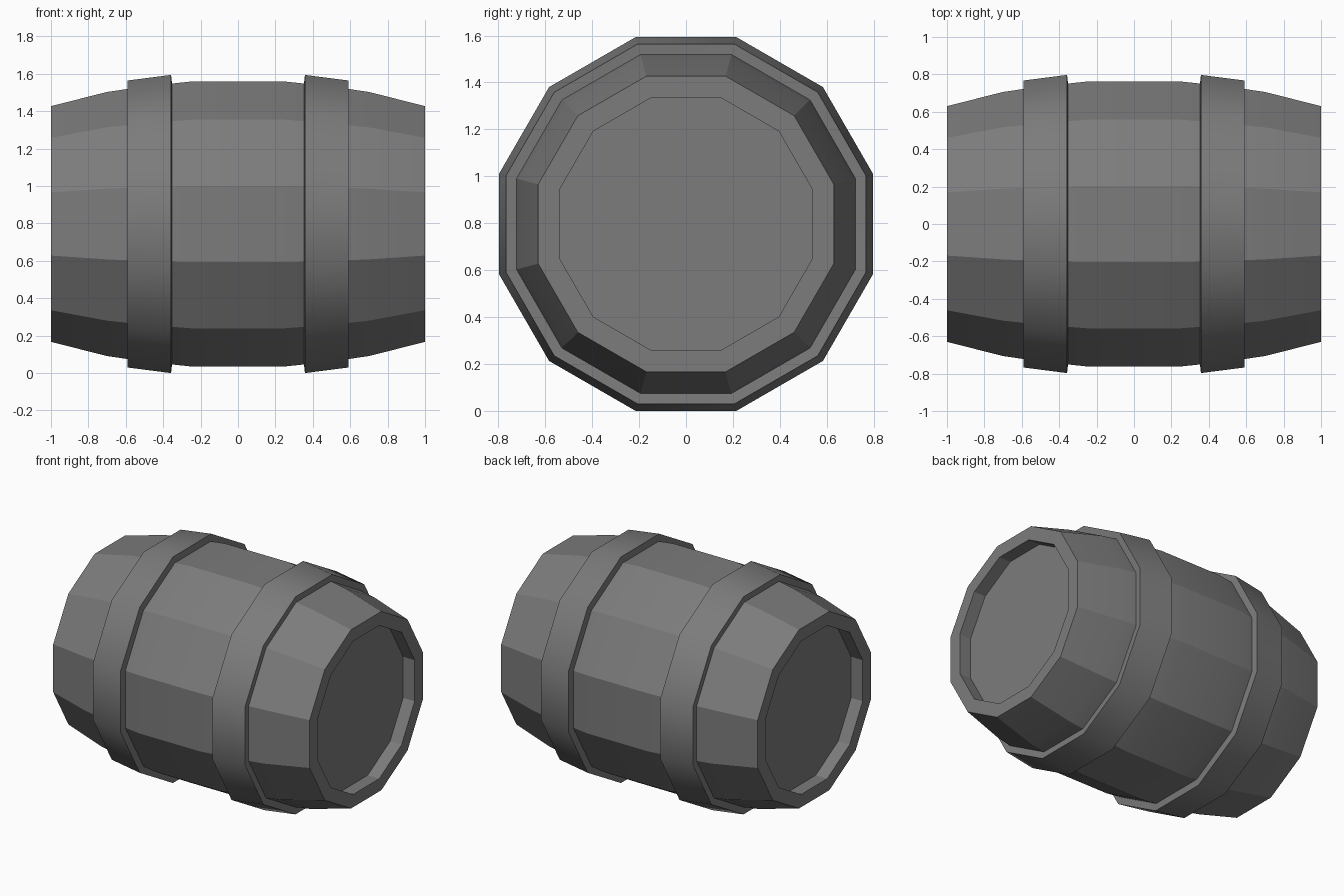
import bpy, bmesh, math

if "Cube" in bpy.data.objects:
    bpy.data.objects.remove(bpy.data.objects["Cube"])

SIDES = 12
CENTRE_Z = 0.797
FLAT = math.cos(math.pi / SIDES)  # converts flat-to-centre distance to corner radius

dark = bpy.data.materials.new("dark_grey")
dark.diffuse_color = (0.2, 0.2, 0.2, 1)
dark.use_nodes = True
dark.node_tree.nodes["Principled BSDF"].inputs["Base Color"].default_value = dark.diffuse_color


def lathe(name, profile, closed, smooth_angle):
    """Revolve (x, flat distance) points around the x axis."""
    bm = bmesh.new()
    rings = []
    for x, d in profile:
        ring = []
        for i in range(SIDES):
            a = math.tau * (i + 0.5) / SIDES
            r = d / FLAT
            ring.append(bm.verts.new((x, r * math.cos(a), r * math.sin(a))))
        rings.append(ring)
    pairs = list(zip(rings, rings[1:]))
    if closed:
        pairs.append((rings[-1], rings[0]))
    else:
        bm.faces.new(rings[0])
        bm.faces.new(rings[-1])
    for a, b in pairs:
        for i in range(SIDES):
            j = (i + 1) % SIDES
            bm.faces.new((a[i], a[j], b[j], b[i]))
    bmesh.ops.recalc_face_normals(bm, faces=bm.faces)
    mesh = bpy.data.meshes.new(name)
    bm.to_mesh(mesh)
    bm.free()
    mesh.materials.append(dark)
    ob = bpy.data.objects.new(name, mesh)
    bpy.context.collection.objects.link(ob)
    ob.location.z = CENTRE_Z
    bpy.ops.object.select_all(action='DESELECT')
    ob.select_set(True)
    bpy.context.view_layer.objects.active = ob
    bpy.ops.object.shade_smooth_by_angle(angle=math.radians(smooth_angle))
    return ob


# Bulging staves with a rim and a recessed head at each end
half = [(0.24, 0.763), (0.36, 0.75), (0.59, 0.722), (0.70, 0.706),
        (1.0, 0.63), (1.0, 0.54), (0.91, 0.54)]
lathe("barrel_body", [(-x, d) for x, d in reversed(half)] + half, False, 20)

# Two tapered hoops, thicker towards the middle
for name, s in (("left_hoop", -1), ("right_hoop", 1)):
    lathe(name, [(s * 0.352, 0.745), (s * 0.358, 0.797),
                 (s * 0.592, 0.767), (s * 0.588, 0.715)], True, 40)
